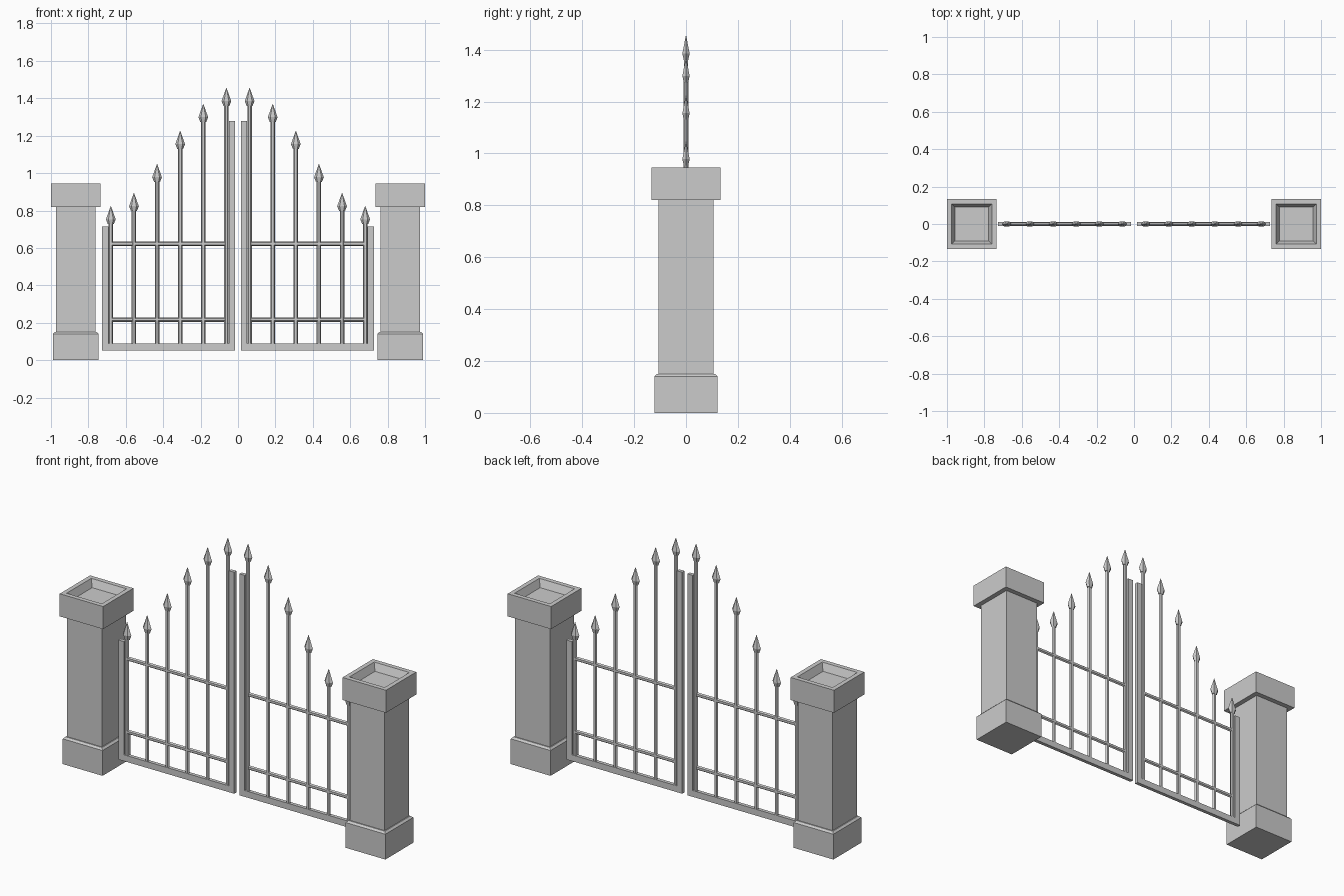
import bpy, bmesh
from math import pi, cos, sin

if "Cube" in bpy.data.objects:
    bpy.data.objects.remove(bpy.data.objects["Cube"])


def loft(name, sides, rings, x, sx=1.0, sy=1.0, turn=0.0):
    """Stack of polygon rings (radius, z), capped at both ends."""
    bm = bmesh.new()
    loops = []
    for r, z in rings:
        loops.append([bm.verts.new((x + sx * r * cos(turn + 2 * pi * i / sides),
                                    sy * r * sin(turn + 2 * pi * i / sides), z))
                      for i in range(sides)])
    for a, b in zip(loops, loops[1:]):
        for i in range(sides):
            j = (i + 1) % sides
            bm.faces.new((a[i], a[j], b[j], b[i]))
    bm.faces.new(loops[0][::-1])
    bm.faces.new(loops[-1])
    return finish(name, bm)


def finish(name, bm):
    bmesh.ops.recalc_face_normals(bm, faces=bm.faces)
    me = bpy.data.meshes.new(name)
    bm.to_mesh(me)
    bm.free()
    ob = bpy.data.objects.new(name, me)
    bpy.context.collection.objects.link(ob)
    return ob


def square(name, rings, x):
    """Loft with square sections given as half widths."""
    return loft(name, 4, [(h * 2 ** 0.5, z) for h, z in rings], x, turn=pi / 4)


def prism(name, outline, half_depth):
    """Extrude an x-z outline through y."""
    bm = bmesh.new()
    f = bm.faces.new([bm.verts.new((x, -half_depth, z)) for x, z in outline])
    ext = bmesh.ops.extrude_face_region(bm, geom=[f])["geom"]
    bmesh.ops.translate(bm, vec=(0, 2 * half_depth, 0),
                        verts=[v for v in ext if isinstance(v, bmesh.types.BMVert)])
    return finish(name, bm)


def rail(name, x0, x1, z, r):
    """Slim six-sided horizontal rod."""
    ob = loft(name, 6, [(r, x0), (r, x1)], 0, sy=0.75)
    for v in ob.data.vertices:
        a, b, c = v.co
        v.co = (c, b, z - a)
    return ob


TIPS = [1.455, 1.369, 1.225, 1.048, 0.893, 0.823]

for side, s in (("left", -1), ("right", 1)):
    # Stone pillar: plinth with bevelled top, shaft, cap with sunken top
    px = s * 0.867
    square(f"pillar_base_{side}", [(0.122, 0), (0.122, 0.14), (0.112, 0.15)], px)
    square(f"pillar_shaft_{side}", [(0.106, 0.145), (0.106, 0.825)], px)
    square(f"pillar_cap_{side}", [(0.133, 0.82), (0.133, 0.945), (0.108, 0.945),
                                  (0.09, 0.905)], px)

    # U-shaped gate frame, taller toward the middle
    outline = [(0.016, 0.053), (0.727, 0.053), (0.727, 0.715), (0.693, 0.715),
               (0.693, 0.088), (0.048, 0.088), (0.048, 1.28), (0.016, 1.28)]
    prism(f"gate_frame_{side}", [(s * x, z) for x, z in outline], 0.01)

    # Cross rails
    for level, z in (("lower", 0.217), ("upper", 0.622)):
        rail(f"{level}_rail_{side}", min(s * 0.06, s * 0.68),
             max(s * 0.06, s * 0.68), z, 0.012)

    # Upright bars with spear heads
    for i, tip in enumerate(TIPS):
        x = s * (0.062 + 0.1236 * i)
        loft(f"bar_{side}_{i + 1}", 6, [(0.012, 0.085), (0.012, tip - 0.08)], x, sy=0.8)
        loft(f"spear_head_{side}_{i + 1}", 6,
             [(0.016, tip - 0.095), (0.026, tip - 0.07), (0.001, tip)], x, sy=0.62)
